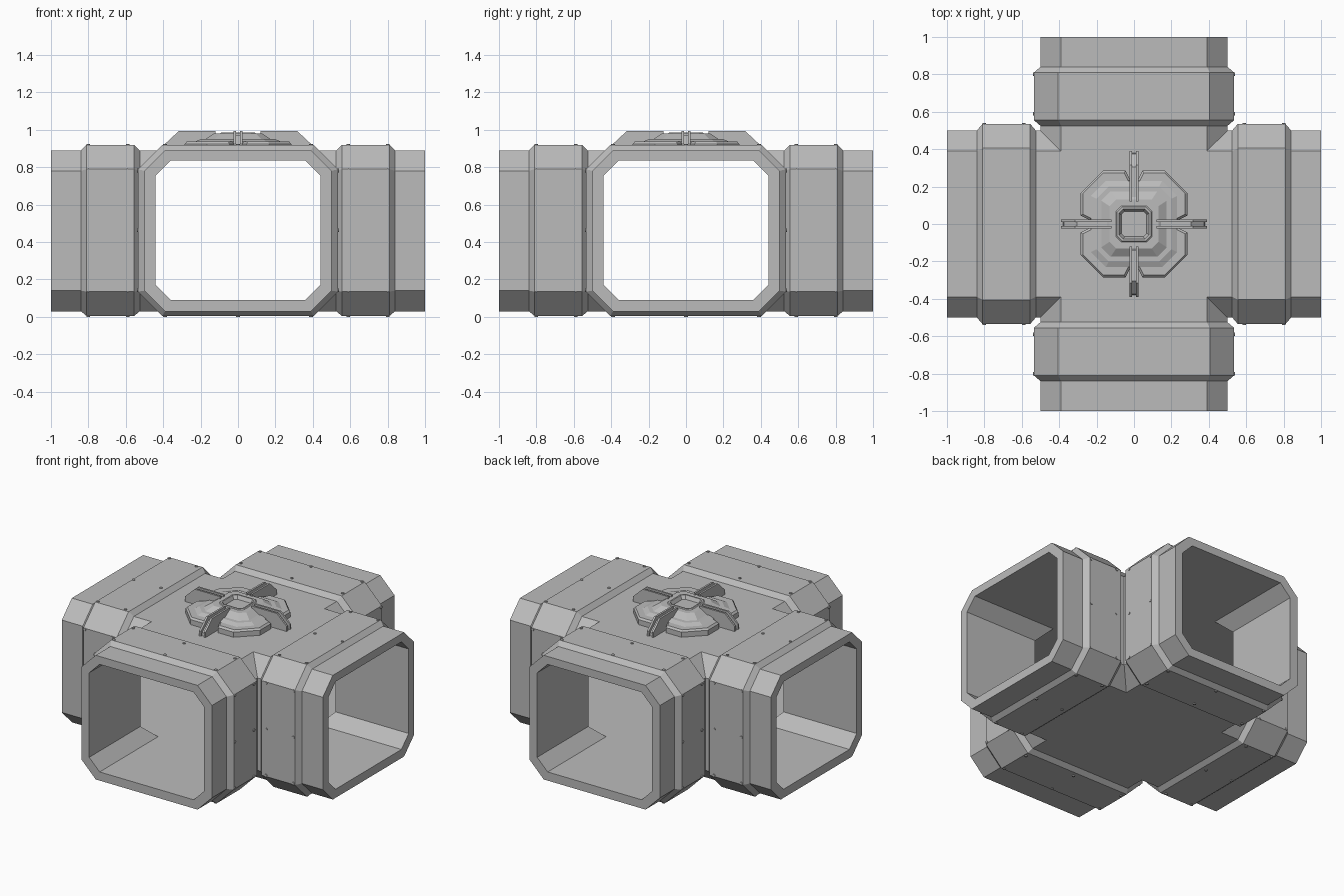
import bpy, bmesh, math
from mathutils import Matrix, Vector

old = bpy.data.objects.get("Cube")
if old:
    bpy.data.objects.remove(old)

grey = bpy.data.materials.new("hull grey")
grey.use_nodes = True
grey.diffuse_color = (0.5, 0.5, 0.5, 1)
grey.node_tree.nodes["Principled BSDF"].inputs["Base Color"].default_value = (0.5, 0.5, 0.5, 1)


def finish(name, bm):
    bmesh.ops.recalc_face_normals(bm, faces=bm.faces)
    mesh = bpy.data.meshes.new(name)
    bm.to_mesh(mesh)
    bm.free()
    mesh.materials.append(grey)
    obj = bpy.data.objects.new(name, mesh)
    bpy.context.collection.objects.link(obj)
    return obj


def loft(bm, rings, cap_start=True, cap_end=True):
    """Skin a list of matching closed rings."""
    rows = [[bm.verts.new(p) for p in ring] for ring in rings]
    n = len(rows[0])
    for a, b in zip(rows, rows[1:]):
        for i in range(n):
            j = (i + 1) % n
            bm.faces.new((a[i], a[j], b[j], b[i]))
    if cap_start:
        bm.faces.new(rows[0][::-1])
    if cap_end:
        bm.faces.new(rows[-1])


def octagon(half, low, high, cut):
    """Rectangle with chamfered corners, as 2D points."""
    return [(half - cut, low), (half, low + cut), (half, high - cut), (half - cut, high),
            (cut - half, high), (-half, high - cut), (-half, low + cut), (cut - half, low)]


def section(profile, y):
    return [(x, y, z) for x, z in profile]


def turn(k):
    return Matrix.Rotation(k * math.pi / 2, 4, 'Z')


OUTER = octagon(0.5, 0.03, 0.89, 0.11)
INNER = octagon(0.44, 0.09, 0.835, 0.08)
COLLAR = octagon(0.535, 0.005, 0.92, 0.13)


def tunnel(name, profile, length, k):
    bm = bmesh.new()
    loft(bm, [section(profile, -length), section(profile, length)])
    bm.transform(turn(k))
    return finish(name, bm)


# Crossing corridors, hollowed out by two crossing tunnels
hull = tunnel("corridor_hull", OUTER, 1.0, 0)
cutters = [(tunnel("cross_corridor", OUTER, 1.0, 1), 'UNION'),
           (tunnel("tunnel_cutter", INNER, 1.1, 0), 'DIFFERENCE'),
           (tunnel("cross_tunnel_cutter", INNER, 1.1, 1), 'DIFFERENCE')]
for cutter, operation in cutters:
    mod = hull.modifiers.new(cutter.name, 'BOOLEAN')
    mod.object, mod.operation, mod.solver = cutter, operation, 'EXACT'
    cutter.hide_render = True
evaluated = hull.evaluated_get(bpy.context.evaluated_depsgraph_get())
hull_mesh = bpy.data.meshes.new_from_object(evaluated)
hull.modifiers.clear()
hull.data = hull_mesh
for cutter, _ in cutters:
    bpy.data.objects.remove(cutter)

# Raised collar around each arm
SIDES = ["back", "left", "front", "right"]
TURNS = [0, 3, 2, 1]
for side, k in zip(SIDES, TURNS):
    bm = bmesh.new()
    loft(bm, [section(OUTER, 0.525), section(COLLAR, 0.555),
              section(COLLAR, 0.81), section(OUTER, 0.84)], False, False)
    bm.transform(turn(k))
    finish(side + "_collar", bm)

    # Bolt heads on the four flats of the collar
    bm = bmesh.new()
    spots = []
    for y in (0.59, 0.8):
        for s in (-1, 0, 1):
            spots += [((s * 0.39, y, 0.92), 'Z'), ((s * 0.39, y, 0.005), 'Z'),
                      ((0.535, y, 0.4625 + s * 0.32), 'Y'), ((-0.535, y, 0.4625 + s * 0.32), 'Y')]
    for spot, axis in spots:
        m = Matrix.Translation(spot)
        if axis == 'Y':
            m = m @ Matrix.Rotation(math.pi / 2, 4, 'Y')
        bmesh.ops.create_cone(bm, cap_ends=True, segments=8, radius1=0.01,
                              radius2=0.01, depth=0.01, matrix=m)
    bm.transform(turn(k))
    finish(side + "_bolts", bm)

# Hatch base: four notched quadrant plates with a bevelled rim
QUADRANT = [(0.022, 0.022), (0.24, 0.022), (0.285, 0.045), (0.285, 0.165),
            (0.165, 0.285), (0.045, 0.285), (0.022, 0.24)]
centre = Vector((0.14, 0.14))
for k in range(4):
    bm = bmesh.new()
    rings = []
    for scale, z in ((1, 0.88), (1, 0.925), (0.92, 0.937)):
        points = [centre + (Vector(p) - centre) * scale for p in QUADRANT]
        rings.append([(p.x, p.y, z) for p in points])
    loft(bm, rings)
    bm.transform(turn(k))
    finish("hatch_plate_%d" % (k + 1), bm)

# Stepped hatch dome with a sunken centre
bm = bmesh.new()
steps = [(0.23, 0.08, 0.92), (0.23, 0.08, 0.937), (0.2, 0.065, 0.95), (0.175, 0.05, 0.95),
         (0.13, 0.035, 0.98), (0.095, 0.025, 0.98), (0.09, 0.025, 0.985),
         (0.08, 0.022, 0.985), (0.068, 0.018, 0.96)]
loft(bm, [[(x, y, z) for x, y in octagon(h, -h, h, c)] for h, c, z in steps])
finish("hatch_dome", bm)

# Clamps: twin rails with a lower web between them
RAIL = [(0.12, 0.88), (0.39, 0.88), (0.39, 0.925), (0.315, 0.995), (0.12, 0.995)]
WEB = [(0.125, 0.88), (0.38, 0.88), (0.375, 0.91), (0.305, 0.97), (0.125, 0.97)]
for k in range(4):
    bm = bmesh.new()
    for shape, a, b in ((RAIL, -0.024, -0.011), (RAIL, 0.011, 0.024), (WEB, -0.011, 0.011)):
        loft(bm, [[(x, y, z) for x, z in shape] for y in (a, b)])
    bm.transform(turn(k))
    finish("hatch_clamp_%d" % (k + 1), bm)
